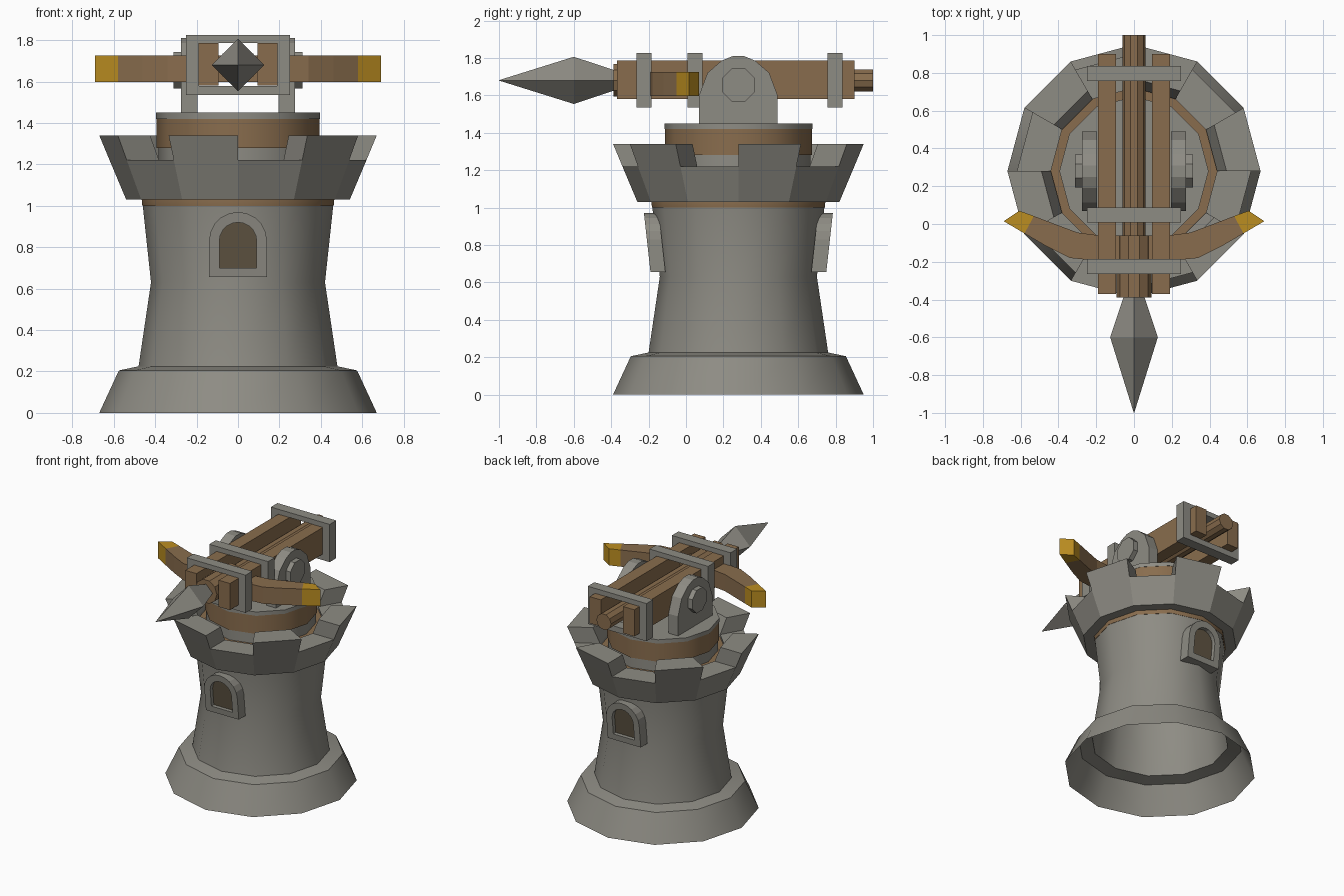
import bpy, bmesh, math
from mathutils import Matrix, Vector

if "Cube" in bpy.data.objects:
    bpy.data.objects.remove(bpy.data.objects["Cube"])

CY = 0.28      # tower axis, y
N = 12         # tower sides


def material(name, rgb):
    m = bpy.data.materials.new(name)
    m.diffuse_color = (*rgb, 1)
    m.use_nodes = True
    m.node_tree.nodes["Principled BSDF"].inputs["Base Color"].default_value = m.diffuse_color
    return m


STONE = material("grey stone", (0.27, 0.262, 0.23))
WOOD = material("brown wood", (0.25, 0.152, 0.075))
DARK = material("dark window", (0.115, 0.09, 0.055))
GOLD = material("gold", (0.50, 0.27, 0.015))


def finish(name, bm, *mats, smooth=None):
    bmesh.ops.remove_doubles(bm, verts=bm.verts, dist=1e-5)
    bmesh.ops.recalc_face_normals(bm, faces=bm.faces)
    me = bpy.data.meshes.new(name)
    bm.to_mesh(me)
    bm.free()
    ob = bpy.data.objects.new(name, me)
    bpy.context.collection.objects.link(ob)
    for m in mats:
        me.materials.append(m)
    if smooth:
        bpy.ops.object.select_all(action='DESELECT')
        ob.select_set(True)
        bpy.context.view_layer.objects.active = ob
        bpy.ops.object.shade_smooth_by_angle(angle=math.radians(smooth))
    return ob


def face(bm, pts, mat=0):
    f = bm.faces.new([bm.verts.new(p) for p in pts])
    f.material_index = mat


def polar(r, z, k):
    a = 2 * math.pi * k / N
    return (r * math.cos(a), CY + r * math.sin(a), z)


def lathe(name, prof, mat, cap=True):
    """Turn a (radius, height) profile around the tower axis."""
    bm = bmesh.new()
    for (r0, z0), (r1, z1) in zip(prof, prof[1:]):
        for k in range(N):
            face(bm, [polar(r0, z0, k), polar(r0, z0, k + 1),
                      polar(r1, z1, k + 1), polar(r1, z1, k)])
    if cap:
        for r, z in (prof[0], prof[-1]):
            face(bm, [polar(r, z, k) for k in range(N)])
    return finish(name, bm, mat, smooth=31)


def box(name, x, y, z, mat):
    bm = bmesh.new()
    size = [b - a for a, b in (x, y, z)]
    mid = [(a + b) / 2 for a, b in (x, y, z)]
    bmesh.ops.create_cube(bm, size=1, matrix=Matrix.Translation(mid) @ Matrix.Diagonal((*size, 1)))
    return finish(name, bm, mat)


def prism(name, pts, vec, *mats):
    """Extrude a flat outline along a vector."""
    bm = bmesh.new()
    pts = [Vector(p) for p in pts]
    v = Vector(vec)
    face(bm, pts)
    face(bm, [p + v for p in pts])
    for a, b in zip(pts, pts[1:] + pts[:1]):
        face(bm, [a, b, b + v, a + v])
    return finish(name, bm, *mats)


def rod(name, axis, c, stations, sides, mat, phase=0.0):
    """Stacked rings of (position, radius) along x or y."""
    bm = bmesh.new()

    def ring(t, r):
        out = []
        for k in range(sides):
            a = phase + 2 * math.pi * k / sides
            u, w = r * math.cos(a), r * math.sin(a)
            out.append((t, c[0] + u, c[1] + w) if axis == 'x' else (c[0] + u, t, c[1] + w))
        return out
    rings = [ring(*s) for s in stations]
    for p, q in zip(rings, rings[1:]):
        for k in range(sides):
            j = (k + 1) % sides
            face(bm, [p[k], p[j], q[j], q[k]])
    face(bm, rings[0])
    face(bm, rings[-1])
    return finish(name, bm, mat)


# Tower: hollow foot and shaft, wooden floor, turntable
lathe("tower_shaft", [(0.67, 0), (0.575, 0.205), (0.48, 0.225), (0.42, 0.63), (0.463, 1.03)], STONE, cap=False)
lathe("wooden_floor", [(0.462, 1.0), (0.465, 1.03), (0.44, 1.2)], WOOD)
lathe("turntable_foot", [(0.385, 1.2), (0.385, 1.28)], STONE, cap=False)
lathe("turntable_drum", [(0.393, 1.28), (0.393, 1.42)], WOOD)
lathe("turntable_top", [(0.395, 1.42), (0.395, 1.45)], STONE)

# Battlement: flared ring with a merlon on every second side
bm = bmesh.new()
low, mid, top = (0.54, 0.44, 1.03), (0.62, 0.44, 1.22), (0.67, 0.49, 1.34)
for k in range(N):
    (o0, i0, z0), (o1, i1, z1) = low, (top if k % 2 == 0 else mid)
    quad = lambda r0, h0, r1, h1: face(bm, [polar(r0, h0, k), polar(r0, h0, k + 1),
                                            polar(r1, h1, k + 1), polar(r1, h1, k)])
    quad(o0, z0, i0, z0)
    quad(o0, z0, mid[0], mid[2])
    quad(i0, z0, mid[1], mid[2])
    quad(o1, z1, i1, z1)
    if k % 2 == 0:
        quad(mid[0], mid[2], o1, z1)
        quad(mid[1], mid[2], i1, z1)
        for e in (k, k + 1):
            face(bm, [polar(mid[0], mid[2], e), polar(o1, z1, e), polar(i1, z1, e), polar(mid[1], mid[2], e)])
finish("battlement", bm, STONE)


# Arched windows, front and back, leaning with the wall
def arch(w, bottom):
    arc = [math.pi * i / 10 for i in range(11)]
    return [(-w, bottom), (w, bottom)] + [(w * math.cos(a), 0.83 + w * math.sin(a)) for a in arc]


for side, label in ((1, "front"), (-1, "back")):
    bm = bmesh.new()

    def P(p, depth):
        y = -0.47 - 0.035 * (p[1] - 0.655) / 0.315 + depth
        return (p[0], CY + side * y, p[1])
    outer, inner = arch(0.14, 0.655), arch(0.09, 0.70)
    n = len(outer)
    for i in range(n):
        j = (i + 1) % n
        face(bm, [P(outer[i], 0), P(outer[j], 0), P(inner[j], 0), P(inner[i], 0)])
        face(bm, [P(outer[i], 0), P(outer[j], 0), P(outer[j], 0.08), P(outer[i], 0.08)])
        face(bm, [P(inner[i], 0), P(inner[j], 0), P(inner[j], 0.03), P(inner[i], 0.03)])
    face(bm, [P(p, 0.03) for p in inner[:2] + inner[2:]], 1)
    finish(label + "_window", bm, STONE, DARK)

# Ballista: rails, trunnion mounts and axle ends
cheek = [(0.21, 1.45), (0.21, 1.6), (0.165, 1.72), (0.09, 1.785), (0.03, 1.81)]
outline = cheek + [(-y, z) for y, z in reversed(cheek)]
for s, label in ((-1, "left"), (1, "right")):
    box(label + "_rail", sorted((s * 0.095, s * 0.19)), (-0.37, 0.90), (1.58, 1.785), WOOD)
    prism(label + "_mount", [(s * 0.195, CY + y, z) for y, z in outline], (s * 0.08, 0, 0), STONE)
    rod(label + "_axle", 'x', (CY, 1.655), [(s * 0.2, 0.095), (s * 0.312, 0.095)], 8, STONE, math.pi / 8)

# Rectangular hoops around the rails
for i, y in enumerate((-0.265, 0.008, 0.757)):
    bm = bmesh.new()
    rects = [[(sx * w, z) for sx, z in ((-1, a), (1, a), (1, b), (-1, b))]
             for w, a, b in ((0.25, 1.535, 1.825), (0.188, 1.578, 1.787))]
    for k in range(4):
        j = (k + 1) % 4
        loop = [rects[0][k], rects[0][j], rects[1][j], rects[1][k]]
        f, b = [[(x, yy, z) for x, z in loop] for yy in (y, y + 0.08)]
        face(bm, f)
        face(bm, b)
        for m, q in ((0, 1), (2, 3)):
            face(bm, [f[m], f[q], b[q], b[m]])
    finish("hoop_%d" % (i + 1), bm, STONE)

# Bow: curved wooden limbs with gold ends, one mirrored piece
front = [(0, -0.195), (0.19, -0.195), (0.34, -0.18), (0.46, -0.12), (0.58, -0.05)]
back = [(0, -0.06), (0.19, -0.06), (0.30, -0.045), (0.42, 0.0), (0.53, 0.042)]
tip = [(0.58, -0.05), (0.69, 0.015), (0.607, 0.07), (0.53, 0.042)]
for s, label in ((-1, "left"), (1, "right")):
    for part, pts, m in (("limb", front + back[::-1], WOOD), ("limb_tip", tip, GOLD)):
        prism(label + "_" + part, [(s * x, y, 1.597) for x, y in pts], (0, 0, 0.128), m)

# Bolt: shaft, collar and four-sided head
rod("bolt_shaft", 'y', (0, 1.68), [(-0.38, 0.062), (1.0, 0.062)], 10, WOOD)
rod("bolt_collar", 'y', (0, 1.68), [(-0.388, 0.092), (-0.06, 0.092)], 10, WOOD)
rod("bolt_head", 'y', (0, 1.68), [(-0.385, 0.055), (-0.6, 0.126), (-1.0, 0.001)], 4, STONE)
